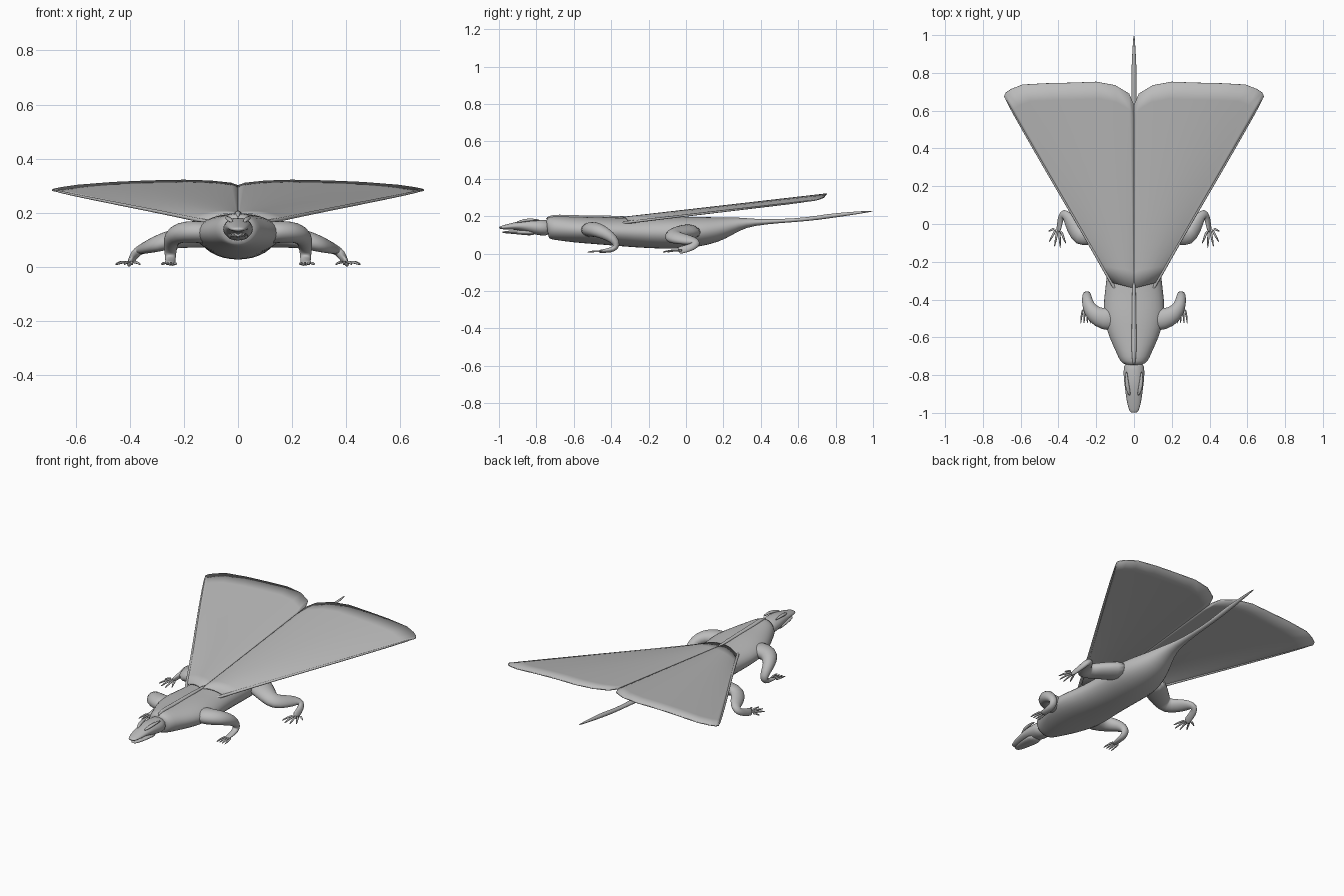
import bpy, bmesh, math
from mathutils import Vector

grey = bpy.data.materials.new("plain grey")
grey.diffuse_color = (0.5, 0.5, 0.5, 1)


def finish(name, bm, mirror=False, subsurf=1):
    bmesh.ops.recalc_face_normals(bm, faces=bm.faces)
    for f in bm.faces:
        f.smooth = True
    me = bpy.data.meshes.new(name)
    bm.to_mesh(me)
    bm.free()
    me.materials.append(grey)
    ob = bpy.data.objects.new(name, me)
    bpy.context.collection.objects.link(ob)
    if mirror:
        ob.modifiers.new("mirror", 'MIRROR').use_mirror_merge = False
    if subsurf:
        m = ob.modifiers.new("smooth", 'SUBSURF')
        m.levels = m.render_levels = subsurf
    return ob


def tube(name, stations, mirror=False, sides=12):
    """Loft elliptical rings (x, y, z, half width, half height) along a path."""
    bm = bmesh.new()
    pts = [Vector(s[:3]) for s in stations]
    side, rings = None, []
    for i, s in enumerate(stations):
        t = (pts[min(i + 1, len(pts) - 1)] - pts[max(i - 1, 0)]).normalized()
        if side is None:
            side = t.cross(Vector((0, 0, 1)))
        side = (side - t * side.dot(t)).normalized()
        up = side.cross(t)
        ring = []
        for k in range(sides):
            a = 2 * math.pi * k / sides
            ring.append(bm.verts.new(pts[i] + side * math.cos(a) * s[3] + up * math.sin(a) * s[4]))
        rings.append(ring)
    for a, b in zip(rings, rings[1:]):
        for k in range(sides):
            j = (k + 1) % sides
            bm.faces.new((a[k], a[j], b[j], b[k]))
    bm.faces.new(rings[0])
    bm.faces.new(rings[-1])
    return finish(name, bm, mirror)


# body and tail in one long loft
tube("body_and_tail", [
    (0, -.745, .135, .050, .050), (0, -.73, .138, .075, .062), (0, -.68, .135, .095, .066),
    (0, -.60, .128, .135, .070), (0, -.50, .125, .165, .075), (0, -.40, .118, .165, .076),
    (0, -.28, .112, .145, .080), (0, -.12, .110, .140, .088), (0, .02, .112, .150, .085),
    (0, .12, .122, .120, .076), (0, .20, .135, .085, .060), (0, .28, .160, .050, .036),
    (0, .36, .167, .028, .018), (0, .50, .173, .016, .010), (0, .65, .183, .013, .010),
    (0, .76, .200, .016, .013), (0, .88, .214, .011, .009), (0, .96, .223, .006, .005),
    (0, 1.0, .227, .003, .002)], sides=16)

# head: skull with snout, lower jaw
tube("head", [
    (0, -1.0, .138, .018, .006), (0, -.985, .139, .028, .010), (0, -.94, .145, .040, .017),
    (0, -.89, .149, .047, .025), (0, -.84, .147, .054, .038), (0, -.78, .138, .060, .044),
    (0, -.72, .136, .050, .045)])
tube("lower_jaw", [
    (0, -.985, .114, .014, .004), (0, -.95, .115, .030, .008), (0, -.88, .113, .040, .013),
    (0, -.80, .112, .045, .020)])
tube("brow_ridge", [
    (.022, -.91, .165, .006, .004), (.034, -.87, .177, .012, .009),
    (.040, -.82, .182, .009, .007), (.040, -.78, .178, .004, .003)], mirror=True)
tube("nape_crest", [
    (0, -.75, .185, .004, .006), (0, -.71, .200, .012, .012), (0, -.64, .196, .014, .009),
    (0, -.50, .197, .012, .008), (0, -.28, .192, .010, .008)])

# front legs: shoulder, elbow swept back, foot reaching forward
tube("front_leg", [
    (.09, -.50, .125, .070, .045), (.16, -.505, .130, .062, .042), (.215, -.48, .128, .050, .040),
    (.245, -.43, .108, .034, .034), (.250, -.385, .075, .026, .026), (.250, -.368, .045, .022, .021),
    (.250, -.385, .022, .020, .017), (.250, -.43, .014, .020, .010), (.252, -.47, .011, .021, .008)],
    mirror=True)
for i in range(4):
    x = .237 + .011 * i
    tube(f"front_toe_{i + 1}", [
        (x, -.45, .012, .007, .007), (x + (i - 1.2) * .005, -.49, .013, .006, .006),
        (x + (i - 1.2) * .007, -.53, .007, .003, .004)], mirror=True, sides=6)

# hind legs: thigh forward to the knee, shin back to the ankle
tube("hind_leg", [
    (.08, .04, .115, .085, .050), (.17, -.02, .112, .068, .042), (.245, -.065, .102, .056, .036),
    (.290, -.075, .088, .050, .032), (.325, -.02, .078, .040, .025), (.350, .04, .068, .032, .020),
    (.375, .060, .055, .026, .017), (.388, .035, .036, .022, .016), (.395, -.01, .022, .021, .012),
    (.402, -.045, .016, .024, .008)], mirror=True)
for i, (tx, ty) in enumerate([(.360, -.105), (.390, -.130), (.422, -.125), (.452, -.100), (.455, -.04)]):
    bx, by = .388 + .008 * i, -.035 + .003 * i
    tube(f"hind_toe_{i + 1}", [
        (bx, by, .017, .009, .007), ((bx + tx) / 2, (by + ty) / 2, .017, .007, .006),
        (tx, ty, .007, .003, .004)], mirror=True, sides=6)

# wing: fan of membrane strips from the back to a scalloped rear edge
REAR = [(0, .63), (.025, .69), (.10, .735), (.20, .753), (.33, .748), (.46, .745),
        (.59, .738), (.65, .715), (.680, .695), (.688, .675)]
bm = bmesh.new()
grid = []
for i, (rx, ry) in enumerate(REAR):
    t = rx / .688
    root = Vector((.115 * t, -.34 + .03 * t))
    row = []
    for j in range(13):
        p = root.lerp(Vector((rx, ry)), j / 12)
        z = .199 + .115 * (p.y + .3) - .028 * t ** 3 - .007 * (1 - t) ** 8
        row.append(bm.verts.new((p.x, p.y, z)))
    grid.append(row)
for a, b in zip(grid, grid[1:]):
    for j in range(12):
        bm.faces.new((a[j], b[j], b[j + 1], a[j + 1]))
wing = finish("wing", bm, mirror=True, subsurf=0)
solid = wing.modifiers.new("thickness", 'SOLIDIFY')
solid.thickness = .006
solid.offset = 0

# rounded front rim of each wing
tube("wing_rim", [
    (.09, -.36, .162, .010, .010), (.125, -.30, .168, .010, .008), (.26, -.06, .197, .008, .007),
    (.45, .26, .234, .007, .006), (.64, .59, .272, .006, .005), (.686, .675, .284, .004, .004)],
    mirror=True, sides=8)
